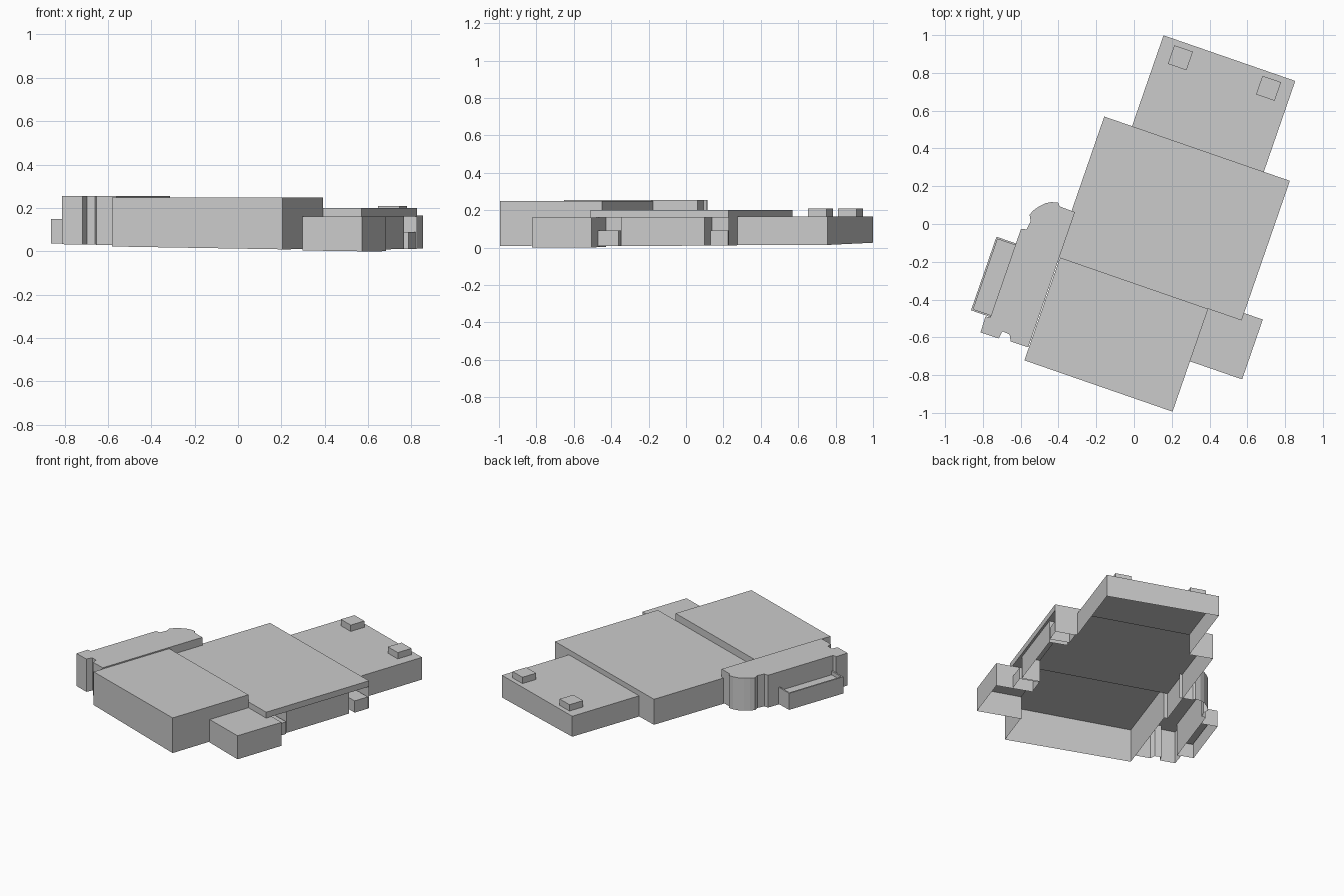
import bpy
import bmesh
from math import radians
from mathutils import Matrix

cube = bpy.data.objects.get("Cube")
if cube:
    bpy.data.objects.remove(cube, do_unlink=True)

grey = bpy.data.materials.new("plain_grey")
grey.use_nodes = True
COLOUR = (0.6, 0.6, 0.6, 1)
grey.diffuse_color = COLOUR
grey.node_tree.nodes["Principled BSDF"].inputs["Base Color"].default_value = COLOUR

TURN = Matrix.Rotation(radians(-19.1), 4, "Z")   # the building stands askew
GROUND = 0.02


def rect(x0, x1, y0, y1):
    return [(x0, y0), (x1, y0), (x1, y1), (x0, y1)]


def closed(points):
    return points + points[:1]


def shell(name, roof, top, walls):
    """Flat roof plus open-bottomed walls; each wall is (path, base, top)."""
    bm = bmesh.new()
    if roof:
        bm.faces.new([bm.verts.new((x, y, top)) for x, y in roof])
    for path, low, high in walls:
        for (ax, ay), (bx, by) in zip(path, path[1:]):
            quad = [(ax, ay, low), (bx, by, low), (bx, by, high), (ax, ay, high)]
            bm.faces.new([bm.verts.new(p) for p in quad])
    bmesh.ops.remove_doubles(bm, verts=bm.verts, dist=0.0005)
    bmesh.ops.transform(bm, matrix=TURN, verts=bm.verts)
    # wall feet follow gently sloping ground
    for v in bm.verts:
        if v.co.z < 0.04:
            v.co.z = max(0, v.co.z - 0.014 * v.co.x + 0.008 * v.co.y)
    mesh = bpy.data.meshes.new(name)
    bm.to_mesh(mesh)
    bm.free()
    mesh.materials.append(grey)
    obj = bpy.data.objects.new(name, mesh)
    bpy.context.collection.objects.link(obj)
    return obj


# Main blocks share one open interior, so joining walls only rise above the lower roof
L, R = -0.335, 0.705                 # middle block sides
FL, FR = -0.312, 0.518               # front block sides
BL, BR = -0.179, 0.559               # back block sides
F0, F1, M1, B1 = -0.872, -0.296, 0.486, 0.995
MID, FRONT, BACK, EAVE = 0.2, 0.248, 0.165, 0.16

shell("front_block", rect(FL, FR, F0, F1), FRONT, [
    ([(FL, F1), (FL, F0), (FR, F0), (FR, -0.59)], GROUND, FRONT),
    ([(FR, -0.59), (FR, F1)], EAVE, FRONT),
    ([(FR, F1), (FL, F1)], MID, FRONT)])

shell("back_block", rect(BL, BR, M1, B1), BACK, [
    ([(BR, M1), (BR, B1), (BL, B1), (BL, M1)], GROUND, BACK)])

shell("middle_block", rect(L, R, F1, M1), MID, [
    ([(BL, M1), (L, M1), (L, F1), (FL, F1)], GROUND, MID),
    ([(R, M1), (BR, M1)], GROUND, MID),
    ([(BR, M1), (BL, M1)], BACK, MID),
    ([(FR, F1), (R, F1), (R, M1)], EAVE, MID)])

# Recessed wall and projecting bay under the eave
shell("bay_wall", None, 0, [
    ([(0.57, -0.255), (0.57, -0.13), (0.69, -0.13), (0.69, 0.345),
      (0.57, 0.345), (0.57, M1)], GROUND, EAVE)])
shell("eave_soffit", rect(0.57, R, F1, M1), EAVE, [])
for name, y0, y1 in (("front_step", -0.255, -0.14), ("back_step", 0.38, 0.48)):
    box = rect(0.57, 0.7, y0, y1)
    shell(name, box, 0.09, [(closed(box), GROUND, 0.09)])

shell("side_block", rect(FR, 0.81, -0.59, -0.255), EAVE, [
    ([(FR, -0.59), (0.81, -0.59), (0.81, -0.255), (0.57, -0.255)], 0.014, EAVE)])

# Roof vents
for name, x in (("left_vent", 0.438), ("right_vent", -0.056)):
    box = rect(x - 0.052, x + 0.052, 0.86, 0.964)
    shell(name, box, 0.208, [(closed(box), BACK, 0.208)])

# Side annex with a rounded corner and stepped piers
annex = [(-0.316, -0.043), (-0.403, -0.041), (-0.415, -0.025), (-0.45, -0.033),
         (-0.48, -0.05), (-0.505, -0.076), (-0.526, -0.105), (-0.539, -0.134),
         (-0.522, -0.165), (-0.528, -0.213), (-0.557, -0.22), (-0.557, -0.716),
         (-0.583, -0.72), (-0.58, -0.808), (-0.479, -0.807), (-0.472, -0.765),
         (-0.431, -0.768), (-0.414, -0.801), (-0.316, -0.8)]
shell("annex", annex, 0.254, [
    (annex, 0.026, 0.254), ([annex[-1], annex[0]], MID, 0.254)])

# Low porch with a thin parapet around a sunken roof
outer = rect(-0.666, -0.557, -0.714, -0.302)
inner = rect(-0.656, -0.557, -0.704, -0.312)
porch = shell("porch", inner, 0.125, [
    (closed(outer), 0.028, 0.15), (closed(inner)[::-1], 0.125, 0.15)])
for name, box in (("porch_rim_outer", rect(-0.666, -0.656, -0.714, -0.302)),
                  ("porch_rim_front", rect(-0.656, -0.557, -0.714, -0.704)),
                  ("porch_rim_back", rect(-0.656, -0.557, -0.312, -0.302))):
    shell(name, box, 0.15, [])
